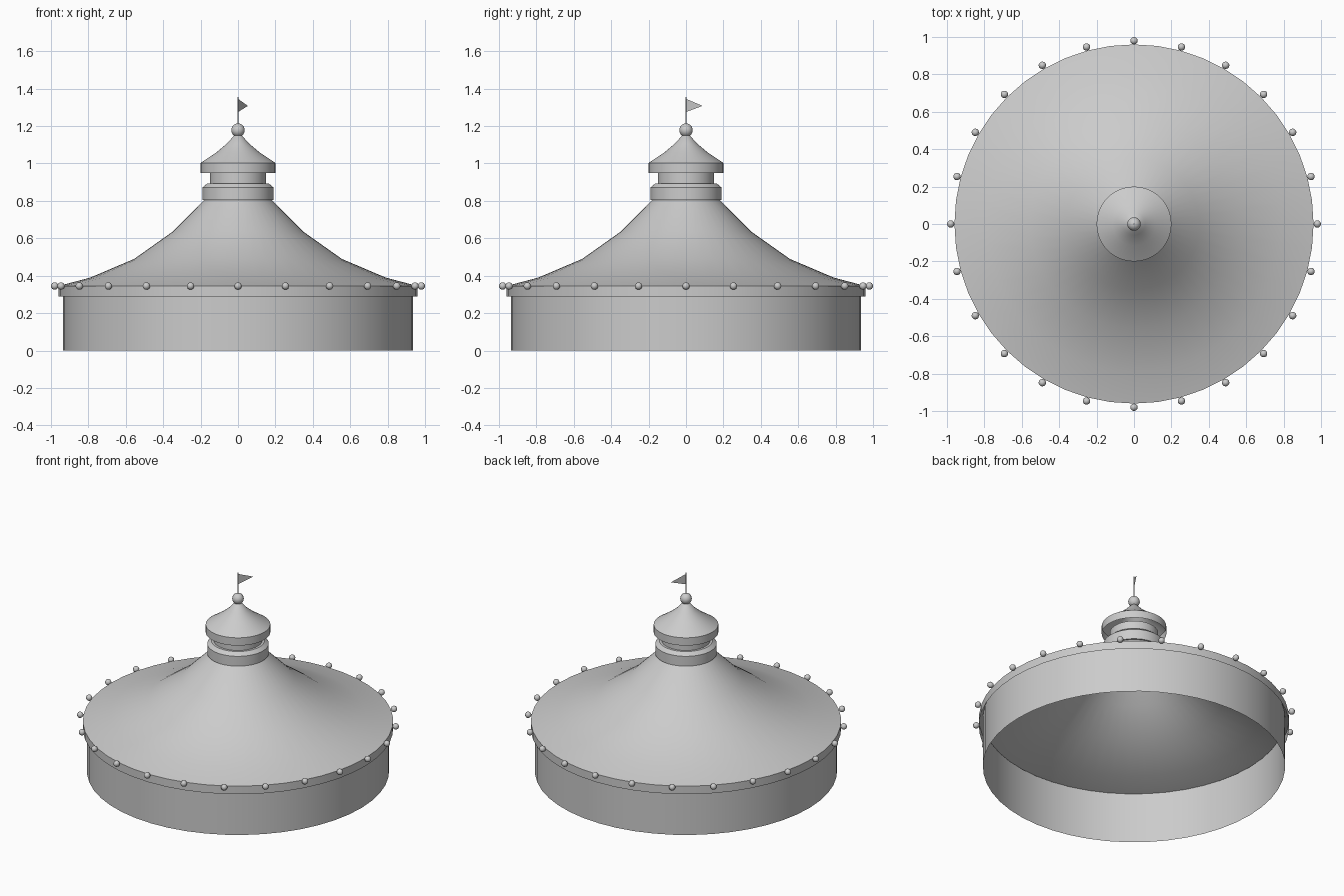
import bpy, bmesh, math
from mathutils import Matrix, Vector

cube = bpy.data.objects.get("Cube")
if cube:
    bpy.data.objects.remove(cube)

SIDES = 48
GREY = (0.6, 0.6, 0.6, 1)
grey = bpy.data.materials.new("plain grey")
grey.use_nodes = True
grey.diffuse_color = GREY
grey.node_tree.nodes["Principled BSDF"].inputs["Base Color"].default_value = GREY


def add_object(name, bm, angle=35):
    mesh = bpy.data.meshes.new(name)
    bm.to_mesh(mesh)
    bm.free()
    mesh.materials.append(grey)
    obj = bpy.data.objects.new(name, mesh)
    bpy.context.collection.objects.link(obj)
    bpy.ops.object.select_all(action="DESELECT")
    obj.select_set(True)
    bpy.context.view_layer.objects.active = obj
    bpy.ops.object.shade_smooth_by_angle(angle=math.radians(angle))
    return obj


def lathe(name, profile, sides=SIDES):
    """Spin an open (radius, height) profile around the z axis."""
    bm = bmesh.new()
    verts = [bm.verts.new((r, 0, z)) for r, z in profile]
    edges = [bm.edges.new(pair) for pair in zip(verts, verts[1:])]
    bmesh.ops.spin(bm, geom=verts + edges, cent=(0, 0, 0), axis=(0, 0, 1),
                   angle=math.tau, steps=sides, use_duplicate=False)
    bmesh.ops.remove_doubles(bm, verts=bm.verts, dist=0.0005)
    bmesh.ops.recalc_face_normals(bm, faces=bm.faces)
    # Make the open shells face outwards
    if sum(f.normal.dot(Vector((f.calc_center_median().x, f.calc_center_median().y, 0)))
           for f in bm.faces) < 0:
        bmesh.ops.reverse_faces(bm, faces=bm.faces)
    return add_object(name, bm)


# Tent body, open underneath
lathe("wall", [(0.935, 0), (0.935, 0.345)])
lathe("valance", [(0.96, 0.29), (0.96, 0.345)])
lathe("main_roof", [(0.96, 0.345), (0.79, 0.39), (0.555, 0.49),
                    (0.35, 0.635), (0.18, 0.805)])

# Lantern on top
lathe("roof_collar", [(0.17, 0.805), (0.19, 0.805), (0.19, 0.872),
                      (0.165, 0.893), (0.15, 0.893)])
lathe("lantern_neck", [(0.15, 0.88), (0.15, 0.955)])
lathe("cap_valance", [(0.2, 0.95), (0.2, 1.003)])
lathe("cap_roof", [(0.2, 1.003), (0.115, 1.06), (0.06, 1.106), (0.02, 1.15), (0, 1.16)])

# Finial and flag
bm = bmesh.new()
bmesh.ops.create_uvsphere(bm, u_segments=20, v_segments=12, radius=0.036,
                          matrix=Matrix.Translation((0, 0, 1.178)))
add_object("finial_ball", bm)
lathe("flag_pole", [(0, 1.18), (0.004, 1.18), (0.004, 1.355), (0, 1.355)], 10)
bm = bmesh.new()
bm.faces.new([bm.verts.new(p) for p in
              ((0, 0, 1.275), (0.053, 0.088, 1.308), (0, 0, 1.346))])
add_object("flag", bm)

# Ring of bulbs along the eaves
bm = bmesh.new()
BULBS = 24
for i in range(BULBS):
    place = Matrix.Rotation(math.tau * i / BULBS, 4, "Z") @ Matrix.Translation((0.98, 0, 0.345))
    bmesh.ops.create_uvsphere(bm, u_segments=12, v_segments=8, radius=0.02, matrix=place)
add_object("eave_bulbs", bm)
